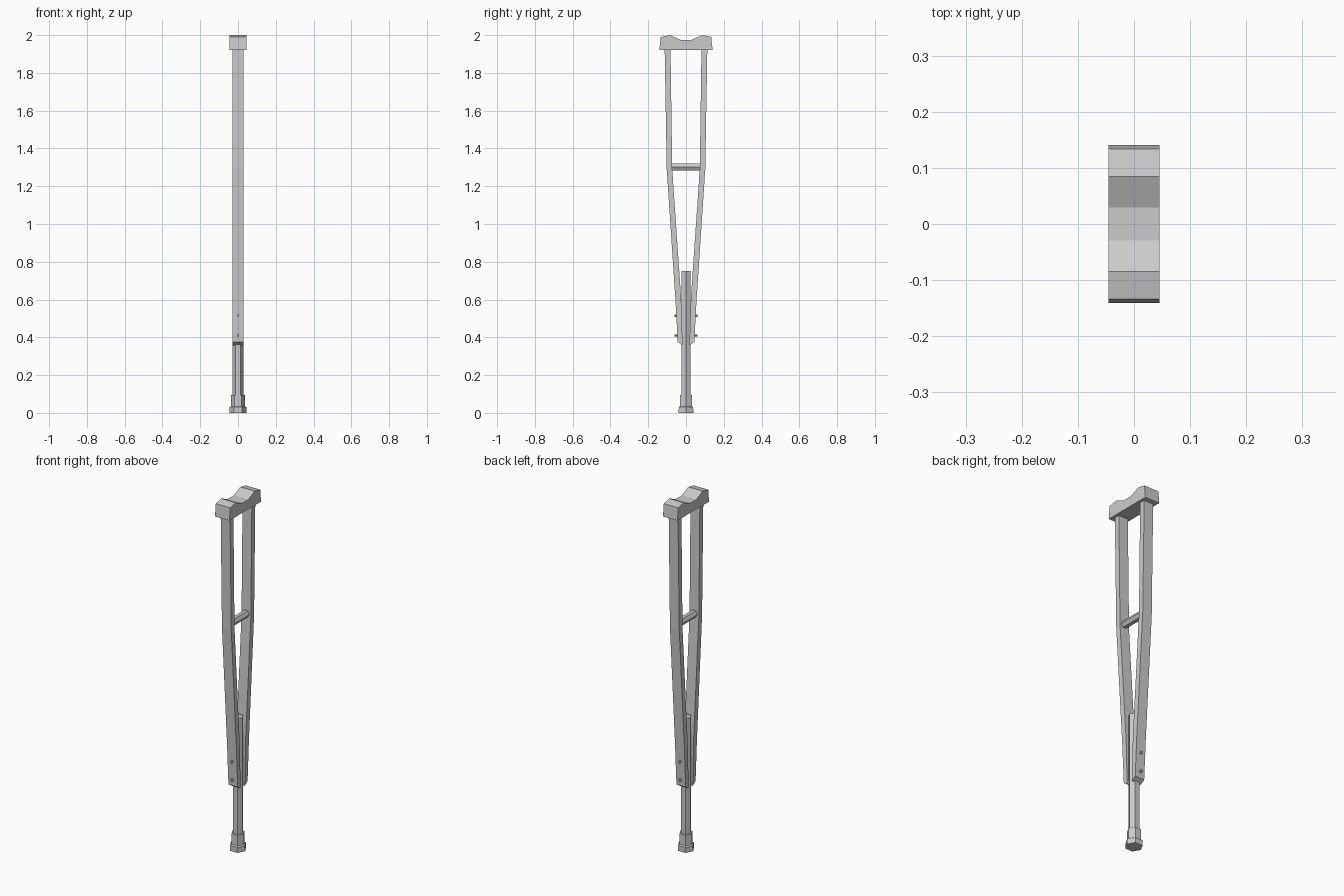
import bpy, bmesh, math
from mathutils import Vector

if "Cube" in bpy.data.objects:
    bpy.data.objects.remove(bpy.data.objects["Cube"])


def make_object(name, bm):
    bmesh.ops.recalc_face_normals(bm, faces=bm.faces)
    mesh = bpy.data.meshes.new(name)
    bm.to_mesh(mesh)
    bm.free()
    ob = bpy.data.objects.new(name, mesh)
    bpy.context.collection.objects.link(ob)
    return ob


def loft(name, rings):
    """Bridge a list of equal-length point rings and cap both ends."""
    bm = bmesh.new()
    loops = [[bm.verts.new(p) for p in ring] for ring in rings]
    n = len(loops[0])
    for a, b in zip(loops, loops[1:]):
        for i in range(n):
            j = (i + 1) % n
            bm.faces.new((a[i], a[j], b[j], b[i]))
    bm.faces.new(loops[0])
    bm.faces.new(loops[-1])
    return make_object(name, bm)


def tube(name, sections, sides, axis='Z', z=0.0, turn=0.0):
    """Faceted tube along Z or Y; sections are (radius, position)."""
    rings = []
    for r, t in sections:
        ring = []
        for i in range(sides):
            a = turn + math.tau * i / sides
            u, v = r * math.cos(a), r * math.sin(a)
            ring.append(Vector((u, v, t)) if axis == 'Z' else Vector((u, t, z + v)))
        rings.append(ring)
    return loft(name, rings)


# Underarm pad with a dipped top
pad = [(-0.141, 1.92), (-0.134, 1.99), (-0.085, 2.0), (-0.029, 1.975),
       (0.029, 1.975), (0.085, 2.0), (0.134, 1.99), (0.141, 1.92)]
loft("underarm_pad", [[(x, y, z) for y, z in pad] for x in (-0.045, 0.045)])

# Bent side rails: (outer y, outer z, inner y, inner z) from top to bottom
rail = [(0.113, 1.93, 0.082, 1.93), (0.102, 1.29, 0.073, 1.29),
        (0.056, 0.60, 0.026, 0.61), (0.044, 0.375, 0.018, 0.358)]
for side, label in ((-1, "front"), (1, "back")):
    loft(label + "_rail", [[(-0.029, side * yo, zo), (0.029, side * yo, zo),
                            (0.029, side * yi, zi), (-0.029, side * yi, zi)]
                           for yo, zo, yi, zi in rail])
    # Bolt heads through the rail into the post
    for k, z in enumerate((0.41, 0.515)):
        tube(f"{label}_bolt_{k + 1}", [(0.007, side * 0.03), (0.007, side * 0.061)],
             6, 'Y', z)

# Hand grip between the rails
tube("hand_grip", [(0.021, -0.08), (0.021, 0.08)], 6, 'Y', 1.302)

# Hexagonal lower post
tube("lower_post", [(0.029, 0.03), (0.029, 0.75)], 6)

# Flared rubber foot
tube("rubber_foot", [(0.045, 0.0), (0.044, 0.03), (0.037, 0.035), (0.036, 0.095)], 6)
